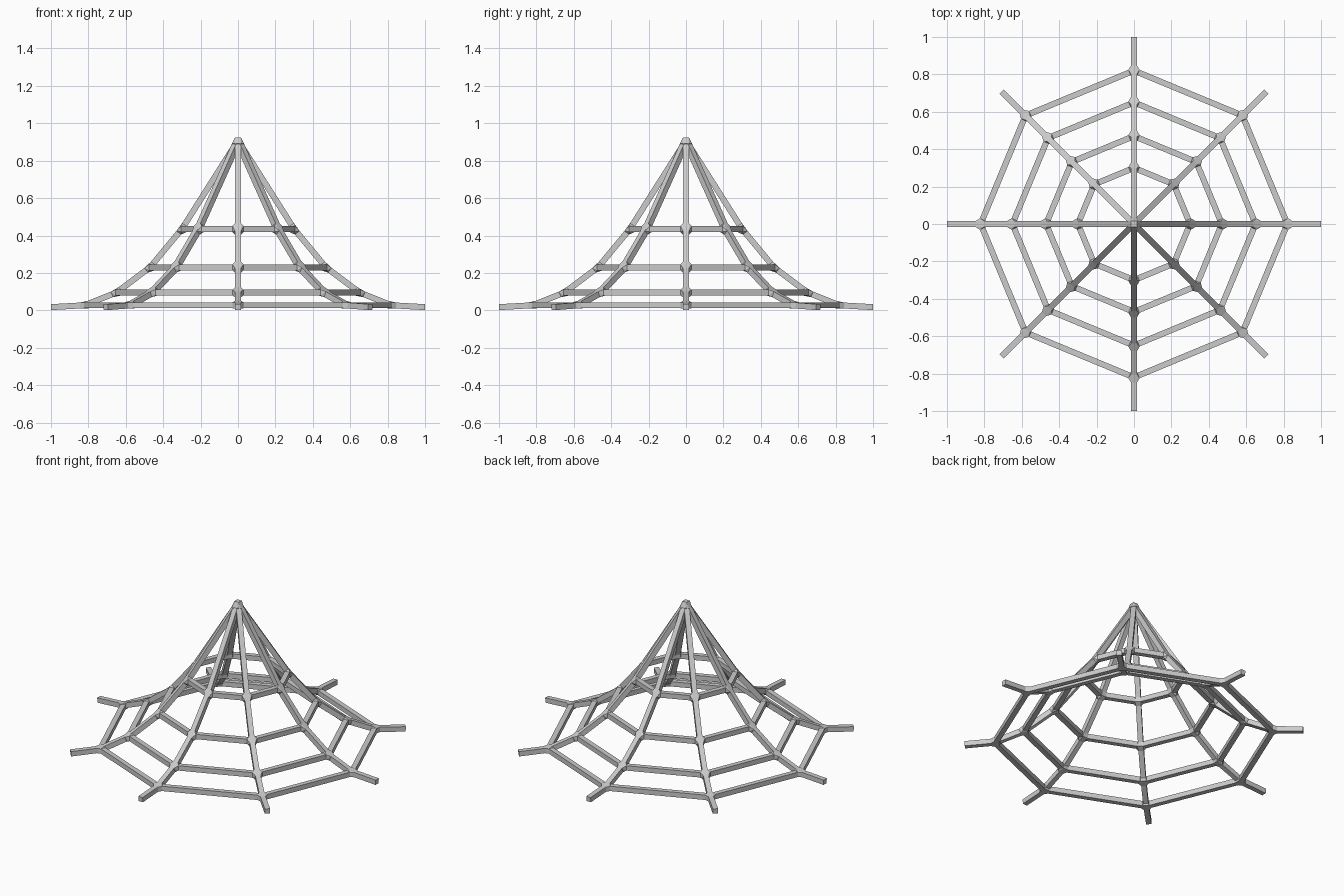
import bpy, bmesh
from math import sin, cos, pi
from mathutils import Vector

if "Cube" in bpy.data.objects:
    bpy.data.objects.remove(bpy.data.objects["Cube"])

N = 8            # ribs around the spire
R = 0.0158       # half thickness of every square bar
GAP = 0.026      # distance from a joint centre to the bar end
PROFILE = [(0.30, 0.435), (0.47, 0.23), (0.65, 0.095), (0.82, 0.027), (1.0, 0.017)]
APEX = Vector((0, 0, 0.908))

bm = bmesh.new()
joints = {}      # joint key -> list of bar end loops


def node(i, k):
    a = 2 * pi * (i % N) / N
    r, z = PROFILE[k]
    return Vector((r * cos(a), r * sin(a), z))


def bar(p, q, key_p, key_q, gap_p=GAP, gap_q=GAP):
    """Square bar between two joints, open at joint ends."""
    d = (q - p).normalized()
    side = d.cross(Vector((0, 0, 1))).normalized()
    up = side.cross(d)
    loops = []
    for c, key in ((p + d * gap_p, key_p), (q - d * gap_q, key_q)):
        loop = [bm.verts.new(c + side * (R * s) + up * (R * t))
                for s, t in ((-1, -1), (1, -1), (1, 1), (-1, 1))]
        loops.append(loop)
        if key is None:
            bm.faces.new(loop)
        else:
            joints.setdefault(key, []).append(loop)
    for j in range(4):
        m = (j + 1) % 4
        bm.faces.new((loops[0][j], loops[0][m], loops[1][m], loops[1][j]))


# ribs sweeping down from the apex, and rings joining them
for i in range(N):
    bar(APEX, node(i, 0), "apex", (i, 0), 0.03)
    for k in range(4):
        tip = k == 3
        bar(node(i, k), node(i, k + 1), (i, k), None if tip else (i, k + 1),
            GAP, 0 if tip else GAP)
        bar(node(i, k), node(i + 1, k), (i, k), ((i + 1) % N, k))

# faceted joints hulled around the bar ends
cap = [bm.verts.new(APEX + Vector((R * x, R * y, R)))
       for x, y in ((-1, -1), (1, -1), (1, 1), (-1, 1))]
for key, loops in joints.items():
    pts = [v for loop in loops for v in loop]
    if key == "apex":
        pts += cap
    out = bmesh.ops.convex_hull(bm, input=pts, use_existing_faces=False)
    ends = [set(loop) for loop in loops]
    hidden = [f for f in out["geom"] if isinstance(f, bmesh.types.BMFace)
              and any(set(f.verts) <= e for e in ends)]
    bmesh.ops.delete(bm, geom=hidden, context='FACES_ONLY')

bmesh.ops.delete(bm, geom=[e for e in bm.edges if not e.link_faces], context='EDGES')
bmesh.ops.recalc_face_normals(bm, faces=bm.faces[:])
mesh = bpy.data.meshes.new("web_frame")
bm.to_mesh(mesh)
bm.free()
bpy.context.collection.objects.link(bpy.data.objects.new("web_frame", mesh))
